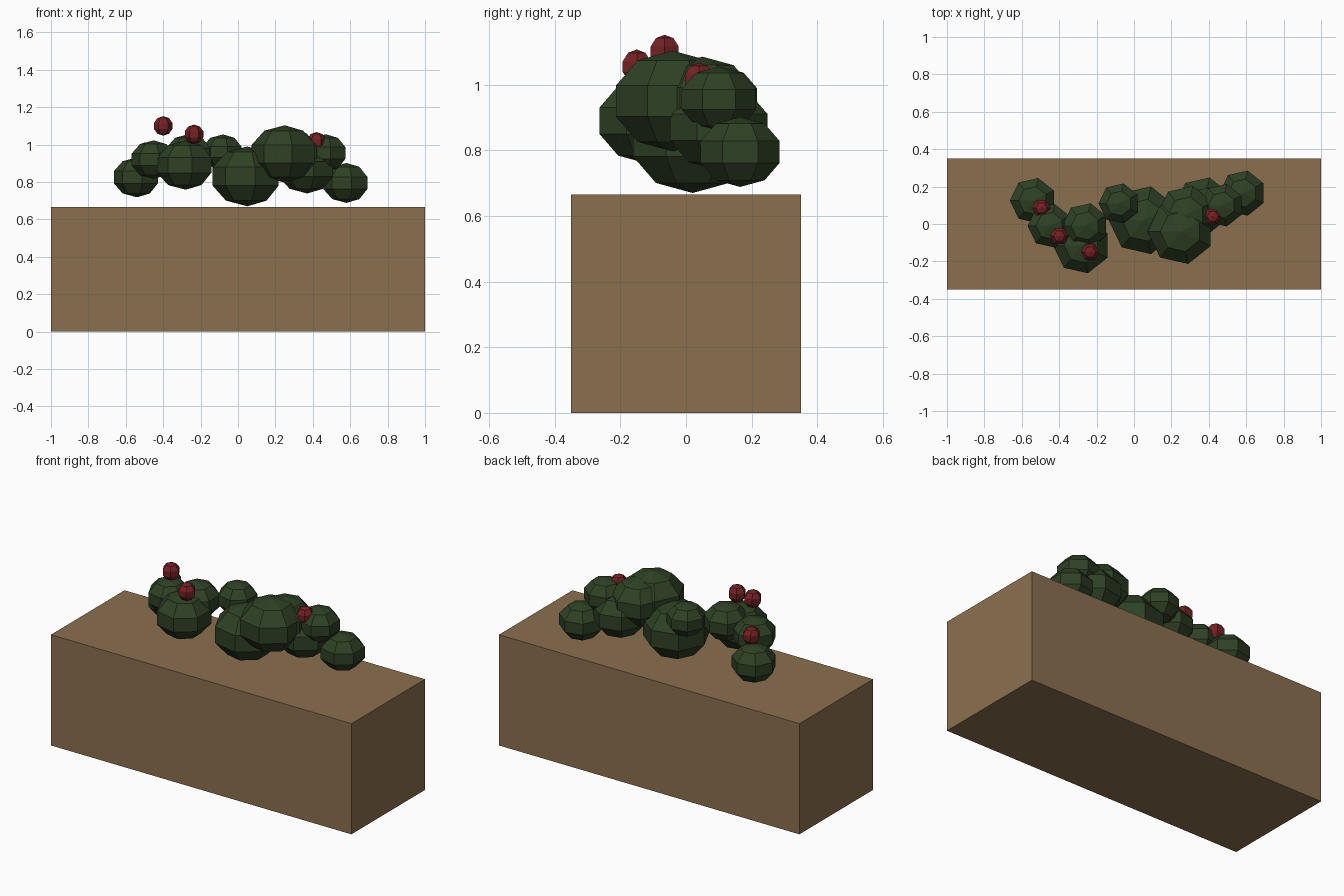
import bpy
import bmesh
import math
from mathutils import Matrix

cube = bpy.data.objects.get("Cube")
if cube:
    bpy.data.objects.remove(cube, do_unlink=True)


def make_material(name, rgb):
    mat = bpy.data.materials.new(name)
    mat.use_nodes = True
    colour = (*rgb, 1)
    mat.diffuse_color = colour
    bsdf = mat.node_tree.nodes["Principled BSDF"]
    bsdf.inputs["Base Color"].default_value = colour
    bsdf.inputs["Roughness"].default_value = 0.9
    return mat


def add_object(name, bm, mat):
    mesh = bpy.data.meshes.new(name)
    bm.to_mesh(mesh)
    bm.free()
    mesh.materials.append(mat)
    obj = bpy.data.objects.new(name, mesh)
    bpy.context.collection.objects.link(obj)
    return obj


def faceted_ball(name, centre, radius, sides, squash, mat):
    """Flat-shaded ball with five rings, squashed along z."""
    bm = bmesh.new()
    matrix = (Matrix.Translation(centre)
              @ Matrix.Diagonal((1, 1, squash, 1))
              @ Matrix.Rotation(math.pi / 2, 4, "Z"))
    bmesh.ops.create_uvsphere(bm, u_segments=sides, v_segments=5,
                              radius=radius, matrix=matrix)
    return add_object(name, bm, mat)


wood = make_material("brown_wood", (0.26, 0.16, 0.078))
leaf = make_material("dark_green_leaf", (0.028, 0.052, 0.018))
berry_red = make_material("deep_red_berry", (0.175, 0.015, 0.017))

# Wooden block
bm = bmesh.new()
bmesh.ops.create_cube(bm, size=1, matrix=Matrix.Translation((0, 0, 0.333))
                      @ Matrix.Diagonal((2, 0.7, 0.666, 1)))
add_object("wooden_block", bm, wood)

# Foliage clumps: x, y, z, radius
clumps = [
    (-0.54, 0.125, 0.825, 0.13),
    (-0.45, -0.01, 0.92, 0.125),
    (-0.28, -0.115, 0.89, 0.16),
    (-0.26, -0.01, 0.95, 0.13),
    (-0.08, 0.11, 0.96, 0.115),
    (0.05, 0.02, 0.83, 0.195),
    (0.25, -0.04, 0.95, 0.187),
    (0.28, 0.05, 0.95, 0.165),
    (0.37, 0.1, 0.87, 0.16),
    (0.47, 0.1, 0.955, 0.122),
    (0.58, 0.165, 0.795, 0.13),
]
for i, (x, y, z, r) in enumerate(clumps, 1):
    faceted_ball(f"foliage_clump_{i}", (x, y, z), r, 7, 0.82, leaf)

# Berries
berries = [
    (-0.40, -0.065, 1.10),
    (-0.235, -0.15, 1.055),
    (0.42, 0.04, 1.015),
    (-0.495, 0.085, 0.96),
]
for i, centre in enumerate(berries, 1):
    faceted_ball(f"berry_{i}", centre, 0.052, 6, 1, berry_red)
